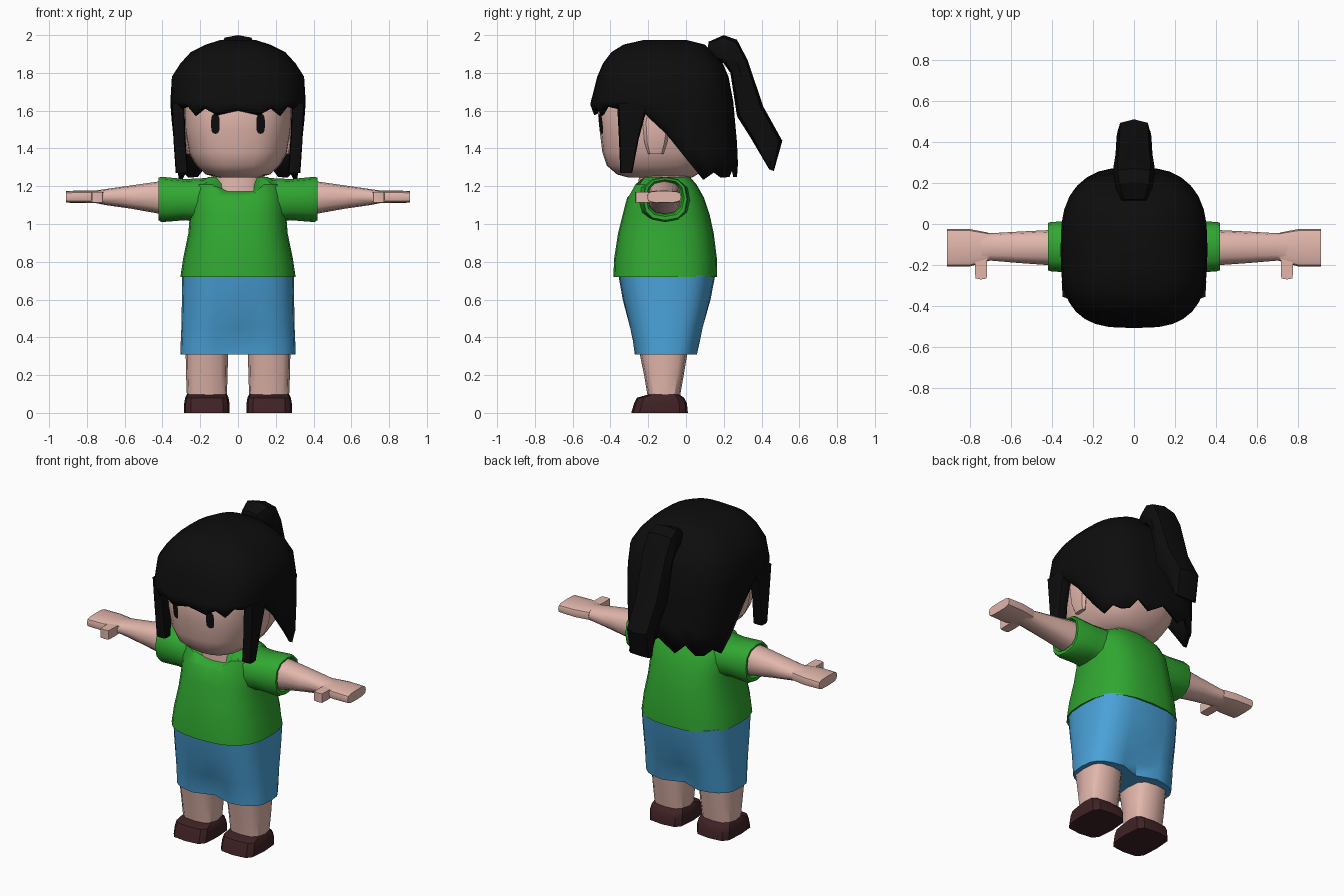
import bpy, bmesh, math
from mathutils import Vector
from mathutils.bvhtree import BVHTree

if "Cube" in bpy.data.objects:
    bpy.data.objects.remove(bpy.data.objects["Cube"])


def material(name, rgb):
    m = bpy.data.materials.new(name)
    m.diffuse_color = (*rgb, 1)
    m.use_nodes = True
    m.node_tree.nodes["Principled BSDF"].inputs["Base Color"].default_value = m.diffuse_color
    return m


SKIN = material("skin", (0.76, 0.47, 0.41))
HAIR = material("black hair", (0.004, 0.004, 0.004))
SHIRT = material("green cloth", (0.03, 0.39, 0.03))
SHORTS = material("blue cloth", (0.068, 0.36, 0.69))
SHOE = material("dark brown leather", (0.05, 0.016, 0.018))


def finish(name, bm, mat, mirror=False, angle=40):
    bmesh.ops.recalc_face_normals(bm, faces=bm.faces[:])
    me = bpy.data.meshes.new(name)
    bm.to_mesh(me)
    bm.free()
    me.materials.append(mat)
    ob = bpy.data.objects.new(name, me)
    bpy.context.collection.objects.link(ob)
    bpy.ops.object.select_all(action='DESELECT')
    ob.select_set(True)
    bpy.context.view_layer.objects.active = ob
    bpy.ops.object.shade_smooth_by_angle(angle=math.radians(angle))
    if mirror:
        ob.modifiers.new("mirror", 'MIRROR')
    return ob


def curve_point(k, n, e):
    """Unit superellipse; k = 0 points along -v."""
    t = 2 * math.pi * k / n
    f = lambda c: math.copysign(abs(c) ** (2 / e), c) if abs(c) > 1e-6 else 0
    return f(math.sin(t)), -f(math.cos(t))


def tube(rings, n, e, caps=True):
    """Skin rings given as (centre, u, v)."""
    bm = bmesh.new()
    loops = []
    for c, u, v in rings:
        pts = [curve_point(k, n, e) for k in range(n)]
        loops.append([bm.verts.new(c + u * a + v * b) for a, b in pts])
    for p, q in zip(loops, loops[1:]):
        for k in range(n):
            j = (k + 1) % n
            bm.faces.new((p[k], p[j], q[j], q[k]))
    if caps:
        bm.faces.new(loops[0])
        bm.faces.new(loops[-1])
    return bm


def loft_z(secs, n=16, e=2.6, caps=True):
    """Sections: z, x0, x1, y0, y1."""
    return tube([(Vector(((a + b) / 2, (c + d) / 2, z)), Vector(((b - a) / 2, 0, 0)),
                  Vector((0, (d - c) / 2, 0))) for z, a, b, c, d in secs], n, e, caps)


def loft_x(secs, n=12, e=2.5):
    """Sections: x, y0, y1, z0, z1."""
    return tube([(Vector((x, (a + b) / 2, (c + d) / 2)), Vector((0, (b - a) / 2, 0)),
                  Vector((0, 0, (d - c) / 2))) for x, a, b, c, d in secs], n, e)


def body(secs):
    return [(z, -h, h, a, b) for z, h, a, b in secs]


# Shoes and legs
finish("shoe", loft_z([(0, .045, .285, -.29, .01), (.05, .045, .285, -.275, .005),
                       (.08, .05, .28, -.26, -.01), (.1, .06, .27, -.19, -.04)], 12, 4),
       SHOE, True, 30)
finish("leg", loft_z([(.07, .06, .27, -.20, -.035), (.2, .055, .275, -.222, -.012),
                      (.36, .052, .278, -.255, .015)], 12, 3.2), SKIN, True)

# Shorts, pinched in at the middle between the legs
bm = loft_z(body([(.31, .305, -.275, .062), (.38, .303, -.285, .078), (.45, .3, -.3, .092),
                  (.6, .297, -.335, .13), (.73, .295, -.358, .155)]), 24, 3)
for v in bm.verts:
    if abs(v.co.x) < .05 and v.co.z < .5:
        v.co.y = -.11 + (v.co.y + .11) * (.72 if v.co.z < .42 else .88)
finish("shorts", bm, SHORTS)

# Shirt body with a V neckline
bm = loft_z(body([(.72, .305, -.385, .165), (.82, .29, -.38, .163), (.95, .263, -.36, .147),
                  (1.05, .255, -.335, .125), (1.14, .255, -.312, .095),
                  (1.21, .235, -.285, .055), (1.25, .155, -.25, .02)]), 24, 2.6)
for v in bm.verts:
    if v.co.z > 1.15 and v.co.y < -.2 and abs(v.co.x) < .1:
        v.co.z = 1.14 + (v.co.z - 1.14) * .3
finish("shirt", bm, SHIRT)

# Sleeves with a turned-in hem
finish("sleeve", loft_x([(.13, -.26, .03, 1.0, 1.245), (.28, -.24, .015, 1.02, 1.238),
                         (.405, -.23, .01, 1.01, 1.25), (.42, -.225, .005, 1.02, 1.245),
                         (.42, -.21, -.01, 1.04, 1.235), (.395, -.2, -.02, 1.05, 1.225)]),
       SHIRT, True)

# Arms, hands and thumbs
finish("arm", loft_x([(.3, -.2, -.02, 1.045, 1.23), (.42, -.2, -.03, 1.055, 1.225),
                      (.56, -.19, -.037, 1.08, 1.205), (.7, -.178, -.045, 1.1, 1.185),
                      (.75, -.19, -.038, 1.11, 1.178)]), SKIN, True)
finish("hand", loft_x([(.71, -.18, -.042, 1.11, 1.178), (.8, -.207, -.025, 1.11, 1.178),
                       (.91, -.207, -.025, 1.113, 1.175)], 12, 3.5), SKIN, True)
finish("thumb", loft_z([(1.113, .715, .775, -.27, -.15), (1.17, .715, .775, -.27, -.15)], 8, 8),
       SKIN, True)

# Neck, head and ears
finish("neck", loft_z(body([(1.1, .15, -.26, .03), (1.24, .14, -.25, .025),
                            (1.36, .14, -.25, .04)])), SKIN)
bm = loft_z(body([(1.245, .1, -.3, .03), (1.262, .17, -.365, .06), (1.31, .222, -.42, .12),
                  (1.38, .262, -.443, .17), (1.5, .283, -.458, .2), (1.6, .288, -.468, .215),
                  (1.75, .28, -.42, .19), (1.9, .17, -.3, .08)]), 24)
head_surface = BVHTree.FromBMesh(bm)
finish("head", bm, SKIN, angle=60)
finish("ear", loft_z([(1.37, .25, .28, -.2, -.12), (1.43, .25, .3, -.22, -.1),
                      (1.54, .25, .31, -.23, -.08), (1.6, .25, .3, -.21, -.1)], 8, 2.5), SKIN, True)

# Eyes: thin plates laid on the face
bm = bmesh.new()
ring = []
for k in range(12):
    a, b = curve_point(k, 12, 3)
    x, z = .12 + .023 * a, 1.53 + .053 * b
    hit = head_surface.ray_cast(Vector((x, -1, z)), Vector((0, 1, 0)))[0]
    ring.append(bm.verts.new((x, hit.y - .006, z)))
bm.faces.new(ring)
finish("eye", bm, HAIR, True)

# Hair cap: rings down to the brow, then columns down to a ragged edge
N = 32
EDGE = [1.60, 1.575, 1.61, 1.57, 1.62, 1.61, 1.61, 1.6,
        1.48, 1.32, 1.235, 1.275, 1.245, 1.25, 1.31, 1.25, 1.32]
rings = [(z, -h, h, a, b) for z, h, a, b in
         [(1.975, .09, -.22, .0), (1.95, .17, -.33, .1), (1.91, .25, -.395, .14),
          (1.85, .305, -.44, .195), (1.78, .35, -.47, .225), (1.65, .358, -.503, .25),
          (1.60, .355, -.507, .26), (1.45, .343, -.5, .27), (1.25, .33, -.49, .275)]]
bm = loft_z(rings, N, 3, caps=False)
bm.verts.ensure_lookup_table()
for r in range(6, 9):
    for k in range(N):
        v = bm.verts[r * N + k]
        v.co.z = 1.65 + (EDGE[min(k, N - k)] - 1.65) * (r - 5) / 3
bm.faces.new(bm.verts[:N])
hair = finish("hair_cap", bm, HAIR)
solid = hair.modifiers.new("thickness", 'SOLIDIFY')
solid.thickness, solid.offset = .02, -1

# Side locks in front of the ears
finish("side_lock", loft_z([(1.27, .265, .33, -.348, -.285), (1.45, .278, .342, -.355, -.25),
                            (1.64, .285, .352, -.365, -.2)], 8, 5), HAIR, True)

# Ponytail: inner and outer points of its side outline, with half width
tail = [(.11, 1.9, .12, 1.965, .06), (.15, 1.87, .2, 2.0, .09), (.2, 1.85, .27, 1.975, .1),
        (.235, 1.8, .325, 1.87, .1), (.27, 1.57, .41, 1.62, .09),
        (.34, 1.46, .51, 1.44, .085), (.44, 1.29, .465, 1.28, .08)]
finish("ponytail", tube([(Vector((0, (a + c) / 2, (b + d) / 2)), Vector((w, 0, 0)),
                          Vector((0, (c - a) / 2, (d - b) / 2))) for a, b, c, d, w in tail],
                        8, 3), HAIR)
